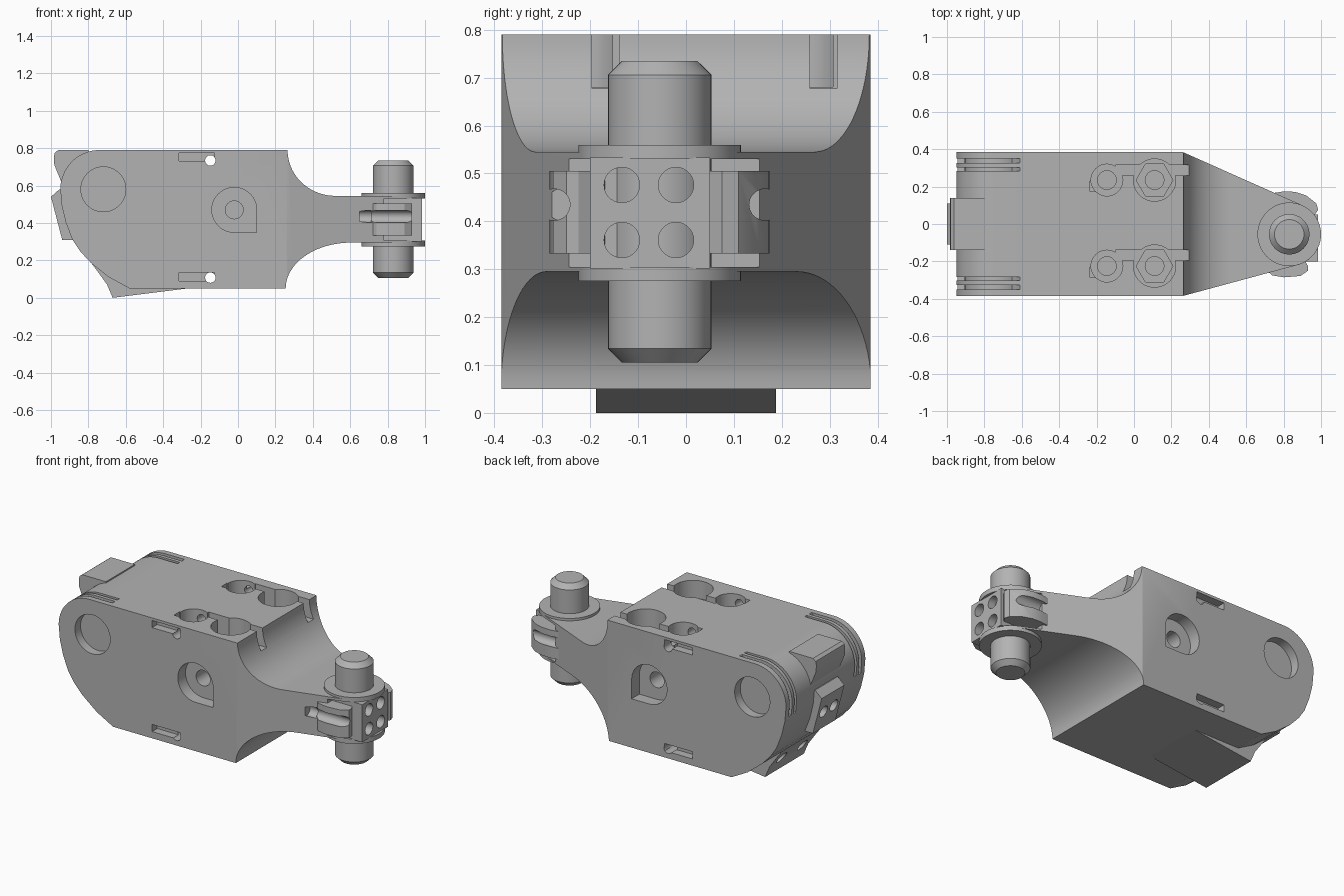
import bpy, bmesh
from math import cos, sin, pi, radians
from mathutils import Vector

if "Cube" in bpy.data.objects:
    bpy.data.objects.remove(bpy.data.objects["Cube"])

grey = bpy.data.materials.new("plain grey")
grey.use_nodes = True
GREY = (0.45, 0.45, 0.45, 1)
grey.diffuse_color = GREY
grey.node_tree.nodes["Principled BSDF"].inputs["Base Color"].default_value = GREY


def arc(cx, cy, rx, ry, start, end, n=20):
    """Points on an ellipse, angles in degrees."""
    angles = [radians(start + (end - start) * i / n) for i in range(n + 1)]
    return [(cx + rx * cos(a), cy + ry * sin(a)) for a in angles]


def circle(cx, cy, r, n=40):
    return arc(cx, cy, r, r, 0, 360, n)[:-1]


def box(x0, x1, y0, y1):
    return [(x0, y0), (x1, y0), (x1, y1), (x0, y1)]


def prism(name, points, axis, lo, hi):
    """Extrude a flat outline along one axis."""
    place = {"x": lambda a, b: (lo, a, b),
             "y": lambda a, b: (a, lo, b),
             "z": lambda a, b: (a, b, lo)}[axis]
    move = Vector([hi - lo if c == axis else 0 for c in "xyz"])
    bm = bmesh.new()
    face = bm.faces.new([bm.verts.new(place(a, b)) for a, b in points])
    out = bmesh.ops.extrude_face_region(bm, geom=[face])["geom"]
    bmesh.ops.translate(bm, vec=move, verts=[g for g in out if isinstance(g, bmesh.types.BMVert)])
    bmesh.ops.recalc_face_normals(bm, faces=bm.faces)
    mesh = bpy.data.meshes.new(name)
    bm.to_mesh(mesh)
    bm.free()
    mesh.materials.append(grey)
    obj = bpy.data.objects.new(name, mesh)
    bpy.context.collection.objects.link(obj)
    return obj


def combine(obj, cutter, operation="DIFFERENCE"):
    mod = obj.modifiers.new("shape", "BOOLEAN")
    mod.operation, mod.object, mod.solver = operation, cutter, "EXACT"
    bpy.context.view_layer.objects.active = obj
    bpy.ops.object.modifier_apply(modifier=mod.name)
    bpy.data.objects.remove(cutter)


def cut(obj, points, axis, lo, hi):
    combine(obj, prism("cutter", points, axis, lo, hi))


HUB_X, HUB_Y, HUB_R = 0.83, -0.055, 0.17
HALF = 0.385

# Body: side outline trimmed by the plan outline that wraps the hub
side = (arc(0.52, 0.79, 0.255, 0.245, 180, 270)
        + [(1.1, 0.545), (1.1, 0.295)]
        + arc(0.605, 0.05, 0.35, 0.245, 90, 180)
        + [(-0.58, 0.05), (-0.69, 0.11), (-0.79, 0.19), (-0.845, 0.25),
           (-0.885, 0.31), (-0.92, 0.4), (-0.942, 0.49)]
        + arc(-0.74, 0.58, 0.21, 0.21, 180, 90))
plan = ([(-1.2, HALF), (-1.2, -HALF), (0.26, -HALF)]
        + arc(HUB_X, HUB_Y, HUB_R, HUB_R, -75, 66, 32) + [(0.26, HALF)])
body = prism("body", side, "y", -0.6, 0.6)
combine(body, prism("plan", plan, "z", -0.2, 1), "INTERSECT")

# Space between the hub flanges
cut(body, box(0.78, 1.2, -0.5, 0.5), "z", 0.305, 0.53)

# Recesses, slots and rim grooves on both cheeks
keyhole = arc(-0.02, 0.47, 0.12, 0.12, 0, 270, 30) + [(0.1, 0.35)]
rim = arc(-0.74, 0.58, 0.165, 0.165, 58, 200) + arc(-0.74, 0.58, 0.4, 0.4, 200, 58)
for s in (-1, 1):
    cut(body, circle(-0.72, 0.58, 0.12), "y", s * 0.33, s * 0.5)
    cut(body, keyhole, "y", s * 0.31, s * 0.5)
    cut(body, circle(-0.02, 0.47, 0.048, 24), "y", s * 0.15, s * 0.45)
    for z in (0.752, 0.113):
        cut(body, box(-0.315, -0.125, z - 0.022, z + 0.022), "y", s * 0.335, s * 0.5)
    for inner, outer in ((0.283, 0.303), (0.325, 0.35)):
        cut(body, rim, "y", s * inner, s * outer)
for z in (0.734, 0.108):
    cut(body, circle(-0.148, z, 0.028, 20), "y", -0.6, 0.6)

# Nut pockets, linked screw pockets and channels in the top
for y, channel in ((0.235, 0.287), (-0.225, -0.168)):
    cut(body, circle(0.11, y, 0.113), "z", 0.68, 0.9)
    cut(body, circle(0.11, y, 0.098, 6), "z", 0.62, 0.85)
    cut(body, circle(0.11, y, 0.05, 24), "z", 0.5, 0.84)
    cut(body, circle(-0.145, y, 0.085), "z", 0.681, 0.91)
    cut(body, circle(-0.145, y, 0.05, 24), "z", 0.55, 0.83)
    cut(body, box(-0.236, -0.15, y - 0.06, y - 0.005), "z", 0.7, 0.87)
    cut(body, box(-0.1, 0.4, channel - 0.028, channel + 0.028), "z", 0.677, 0.88)

# Hub flanges
for name, low, high in (("upper_flange", 0.53, 0.56), ("lower_flange", 0.275, 0.305)):
    prism(name, circle(HUB_X, HUB_Y, HUB_R, 56), "z", low, high)

# Axle with chamfered ends
axle = prism("axle", circle(HUB_X, HUB_Y, 0.108, 48), "z", 0.105, 0.735)
bevel = axle.modifiers.new("chamfer", "BEVEL")
bevel.width, bevel.segments = 0.029, 1
bevel.limit_method, bevel.angle_limit = "ANGLE", radians(40)
bpy.context.view_layer.objects.active = axle
bpy.ops.object.modifier_apply(modifier=bevel.name)

# Connector block with four sockets
block = prism("connector_block", box(0.74, 0.985, -0.2, 0.05), "z", 0.302, 0.533)
for y in (-0.134, -0.021):
    for z in (0.361, 0.476):
        cut(block, circle(y, z, 0.037, 28), "x", 0.89, 1.1)

# Cable guides on both sides of the hub, each with a groove
guides = {
    "left_cable_guide": ([(0.72, 0.0), (0.74, 0.165), (0.8, 0.174), (0.86, 0.172),
                          (0.92, 0.153), (0.975, 0.11), (0.985, 0.075), (0.95, 0.03)], 0.165),
    "right_cable_guide": ([(0.74, -0.16), (0.71, -0.25), (0.74, -0.275), (0.8, -0.285),
                           (0.89, -0.278), (0.93, -0.25), (0.93, -0.225), (0.9, -0.17)], -0.275),
}
for name, (outline, y) in guides.items():
    guide = prism(name, outline, "z", 0.333, 0.505)
    cut(guide, circle(y, 0.435, 0.033, 20), "x", 0.6, 1.1)
cut(body, circle(-0.26, 0.435, 0.033, 20), "x", 0.65, 0.85)

# Rear chin, plate and tab
chin = prism("rear_chin", [(-0.67, 0.0), (-0.27, 0.05), (-0.3, 0.15), (-0.7, 0.25),
                           (-0.81, 0.22), (-0.75, 0.14), (-0.7, 0.07)], "y", -0.188, 0.188)
for y in (-0.1, 0.1):
    cut(chin, circle(y, 0.1, 0.035, 24), "x", -0.9, -0.64)
plate = prism("rear_plate", [(-1.0, 0.54), (-0.94, 0.31), (-0.85, 0.31),
                             (-0.85, 0.58), (-0.955, 0.58)], "y", -0.11, 0.11)
for y in (-0.05, 0.05):
    cut(plate, circle(y, 0.43, 0.036, 24), "x", -1.1, -0.92)
tab = [(-0.8, 0.789), (-0.962, 0.789), (-0.98, 0.775), (-0.985, 0.75),
       (-0.982, 0.71), (-0.945, 0.62), (-0.8, 0.62)]
prism("rear_tab", tab, "y", -0.14, 0.14)

# Smooth the round walls while keeping crisp edges
bpy.ops.object.select_all(action="DESELECT")
for obj in bpy.context.scene.objects:
    if obj.type == "MESH" and grey.name in obj.data.materials:
        obj.select_set(True)
        bpy.context.view_layer.objects.active = obj
bpy.ops.object.shade_smooth_by_angle(angle=radians(25))
